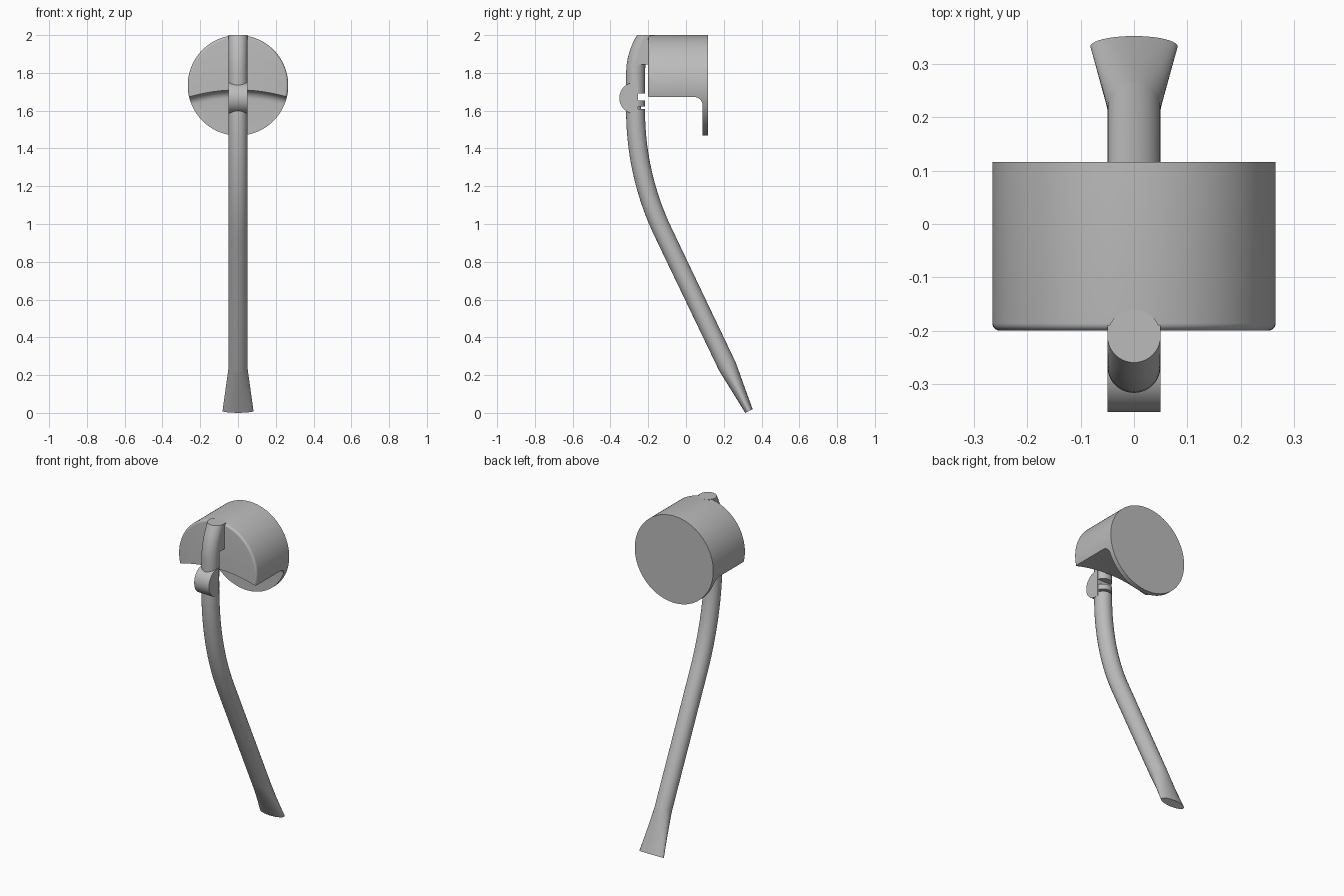
import bpy, bmesh, math
from mathutils import Vector

if "Cube" in bpy.data.objects:
    bpy.data.objects.remove(bpy.data.objects["Cube"])

grey = bpy.data.materials.new("plain_grey")
grey.use_nodes = True
grey.diffuse_color = (0.5, 0.5, 0.5, 1)
grey.node_tree.nodes["Principled BSDF"].inputs["Base Color"].default_value = (0.5, 0.5, 0.5, 1)


def loft(name, rings):
    """Capped skin through rings holding equal numbers of points."""
    bm = bmesh.new()
    loops = [[bm.verts.new(p) for p in ring] for ring in rings]
    n = len(loops[0])
    for a, b in zip(loops, loops[1:]):
        for i in range(n):
            j = (i + 1) % n
            bm.faces.new((a[i], a[j], b[j], b[i]))
    bm.faces.new(loops[0])
    bm.faces.new(loops[-1])
    bmesh.ops.recalc_face_normals(bm, faces=bm.faces)
    mesh = bpy.data.meshes.new(name)
    bm.to_mesh(mesh)
    bm.free()
    mesh.materials.append(grey)
    obj = bpy.data.objects.new(name, mesh)
    bpy.context.collection.objects.link(obj)
    return obj


def smooth(obj, angle=35):
    bpy.ops.object.select_all(action="DESELECT")
    obj.select_set(True)
    bpy.context.view_layer.objects.active = obj
    bpy.ops.object.shade_smooth_by_angle(angle=math.radians(angle))


def oval(y, z, tilt=0.0, rx=0.05, ry=0.05, n=40):
    """Ring across the stem, tilted about the x axis."""
    turns = [2 * math.pi * i / n for i in range(n)]
    return [Vector((rx * math.cos(t), y + ry * math.sin(t) * math.cos(tilt),
                    z + ry * math.sin(t) * math.sin(tilt))) for t in turns]


def prism(name, profile, half_width):
    """Side profile (y, z) extruded across x."""
    return loft(name, [[(x, y, z) for y, z in profile] for x in (-half_width, half_width)])


# Head: drum lying along y with a rounded front rim
R, HEAD_Z, FRONT, BACK = 0.266, 1.734, -0.2, 0.116
rim = 0.014
sections = [(BACK, R)]
for i in range(7):
    a = math.pi / 2 * i / 6
    sections.append((FRONT + rim - rim * math.sin(a), R - rim + rim * math.cos(a)))
head = loft("head", [[(r * math.cos(2 * math.pi * i / 96), y, HEAD_Z + r * math.sin(2 * math.pi * i / 96))
                      for i in range(96)] for y, r in sections])

# Arched undercut, leaving a thin disc at the back with a filleted corner
WALL, FILLET = 0.087, 0.045
profile = [(-0.4, 0.0)]
for i in range(9):
    a = math.pi / 2 * i / 8
    profile.append((WALL - FILLET + FILLET * math.sin(a), FILLET * (math.cos(a) - 1)))
profile += [(WALL, -0.5), (-0.4, -0.5)]
stations = [-0.32 + 0.04 * i for i in range(17)]
cutter = loft("undercut_cutter", [[(x, y, 1.71 - 0.56 * x * x + dz) for y, dz in profile]
                                  for x in stations])
cutter.hide_render = True
mod = head.modifiers.new("undercut", "BOOLEAN")
mod.operation, mod.solver, mod.object = "DIFFERENCE", "EXACT", cutter
bpy.context.view_layer.objects.active = head
bpy.ops.object.modifier_apply(modifier=mod.name)
bpy.data.objects.remove(cutter)
smooth(head)

# Neck: upper stem that bends back into the head and ends flat on top
STEM_Y = -0.267
neck = [(STEM_Y, 1.69), (STEM_Y, 1.8), (-0.265, 1.84), (-0.258, 1.88),
        (-0.247, 1.92), (-0.231, 1.96), (-0.21, 2.0)]
smooth(loft("neck", [oval(y, z) for y, z in neck]))
prism("neck_web", [(-0.19, 1.845), (-0.264, 1.845), (-0.258, 1.88), (-0.247, 1.92),
                   (-0.231, 1.96), (-0.21, 2.0), (-0.19, 2.0)], 0.05)

# Hinge: half barrel at the front, with a split collar and pin behind
HINGE_Z, HINGE_R = 1.667, 0.083
half_disc = [(-0.255, HINGE_Z + HINGE_R)]
for i in range(33):
    a = math.pi / 2 + math.pi * i / 32
    half_disc.append((-0.27 + HINGE_R * math.cos(a), HINGE_Z + HINGE_R * math.sin(a)))
half_disc.append((-0.255, HINGE_Z - HINGE_R))
smooth(prism("hinge_barrel", half_disc, 0.05))
smooth(loft("hinge_collar", [oval(STEM_Y, 1.622), oval(STEM_Y, 1.655)]))
smooth(loft("hinge_core", [oval(STEM_Y, z, rx=0.03, ry=0.03) for z in (1.59, 1.64)]))

# Stem: straight top, long bend, straight shaft, flattened flared tip
LEAN, BEND_Z = math.radians(25.8), 1.6
bend_r = 0.65 / math.sin(LEAN)
rings = [oval(STEM_Y, 1.608)]
for i in range(17):
    a = LEAN * i / 16
    y = STEM_Y + bend_r * (1 - math.cos(a))
    z = BEND_Z - bend_r * math.sin(a)
    rings.append(oval(y, z, a))
tip_y, tip_z = 0.333, 0.01
for back, rx, ry in [(0.265, 0.05, 0.049), (0.24, 0.052, 0.047), (0.12, 0.067, 0.034), (0.0, 0.082, 0.022)]:
    rings.append(oval(tip_y - back * math.sin(LEAN), tip_z + back * math.cos(LEAN), LEAN, rx, ry))
smooth(loft("stem", rings))
